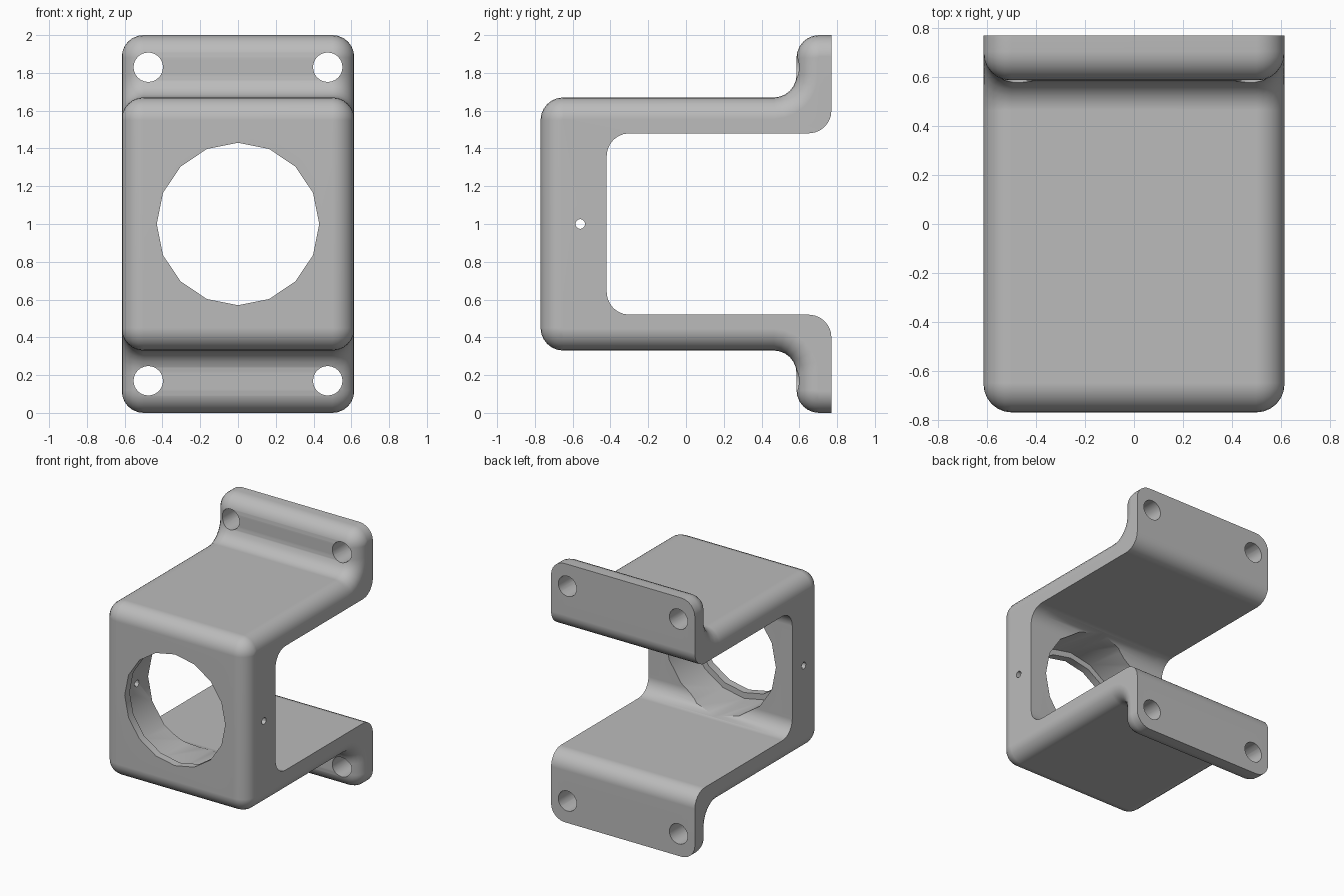
import bpy, bmesh
from math import sin, cos, pi, radians
from mathutils import Matrix

if "Cube" in bpy.data.objects:
    bpy.data.objects.remove(bpy.data.objects["Cube"], do_unlink=True)

HALF = 0.615    # half width
R = 0.12        # corner radius of the side profile
ROUND = 0.115   # rounding of the outer rim
STEPS = 6

grey = bpy.data.materials.new("plain_grey")
grey.use_nodes = True
grey.diffuse_color = (0.5, 0.5, 0.5, 1)
grey.node_tree.nodes["Principled BSDF"].inputs["Base Color"].default_value = (0.5, 0.5, 0.5, 1)


def arc(cy, cz, start, end, side):
    """Arc points with outward normals; side is 1 for convex, -1 for concave."""
    pts = []
    for i in range(STEPS + 1):
        a = radians(start + (end - start) * i / STEPS)
        pts.append((cy + R * cos(a), cz + R * sin(a), side * cos(a), side * sin(a)))
    return pts


def mirrored(path):
    return [(y, 2 - z, ny, -nz) for y, z, ny, nz in reversed(path)]


# Side profile: rounded outer path and sharp-rimmed inner path
upper = [(0.77, 2, 0, 1)]
upper += arc(0.705, 1.88, 90, 180, 1)
upper += arc(0.465, 1.79, 0, -90, -1)
upper += arc(-0.65, 1.55, 90, 180, 1)
outer = upper + mirrored(upper)
inner_top = arc(-0.30, 1.36, 180, 90, -1) + arc(0.65, 1.60, -90, 0, 1)
inner = mirrored(inner_top) + inner_top

# Skin the profile across the width, shrinking the outer path at the ends
rim = [(HALF - ROUND * (1 - cos(t)), ROUND * (1 - sin(t)))
       for t in (pi / 2 * i / STEPS for i in range(STEPS + 1))]
layers = rim + [(-x, inset) for x, inset in reversed(rim)]
bm = bmesh.new()
rings = []
for x, inset in layers:
    ring = [bm.verts.new((x, y - ny * inset, z - nz * inset)) for y, z, ny, nz in outer]
    ring += [bm.verts.new((x, y, z)) for y, z, _, _ in inner]
    rings.append(ring)
for a, b in zip(rings, rings[1:]):
    for i in range(len(a)):
        j = (i + 1) % len(a)
        bm.faces.new((a[i], a[j], b[j], b[i]))
bm.faces.new(rings[0])
bm.faces.new(rings[-1])
bmesh.ops.remove_doubles(bm, verts=bm.verts, dist=0.0003)
bmesh.ops.recalc_face_normals(bm, faces=bm.faces)
mesh = bpy.data.meshes.new("bracket_body")
bm.to_mesh(mesh)
bm.free()
mesh.materials.append(grey)
body = bpy.data.objects.new("bracket_body", mesh)
bpy.context.collection.objects.link(body)
bpy.context.view_layer.objects.active = body
body.select_set(True)


def drill(axis, centre, radius, length, sides):
    """Cut a straight hole along one axis."""
    turn = Matrix.Rotation(pi / 2, 4, "X" if axis == "Y" else "Y")
    cutter_bm = bmesh.new()
    bmesh.ops.create_cone(cutter_bm, cap_ends=True, segments=sides, radius1=radius,
                          radius2=radius, depth=length,
                          matrix=Matrix.Translation(centre) @ turn)
    data = bpy.data.meshes.new("hole_cutter")
    cutter_bm.to_mesh(data)
    cutter_bm.free()
    data.materials.append(grey)
    cutter = bpy.data.objects.new("hole_cutter", data)
    cutter.hide_render = True
    bpy.context.collection.objects.link(cutter)
    cut = body.modifiers.new("hole", "BOOLEAN")
    cut.operation = "DIFFERENCE"
    cut.solver = "EXACT"
    cut.object = cutter
    bpy.ops.object.modifier_apply(modifier=cut.name)
    bpy.data.objects.remove(cutter, do_unlink=True)


# Front opening with a thin lip and a wider bore behind it
drill("Y", (0, -0.6, 1), 0.43, 0.7, 16)
drill("Y", (0, -0.48, 1), 0.475, 0.46, 16)

# Screw holes in both flanges
for x in (-0.475, 0.475):
    for z in (0.17, 1.83):
        drill("Y", (x, 0.68, z), 0.078, 0.5, 24)

# Pin holes in the side walls
for x in (-0.55, 0.55):
    drill("X", (x, -0.56, 1), 0.026, 0.4, 12)

bpy.ops.object.shade_smooth_by_angle(angle=radians(30))
weighted = body.modifiers.new("even_shading", "WEIGHTED_NORMAL")
weighted.keep_sharp = True
